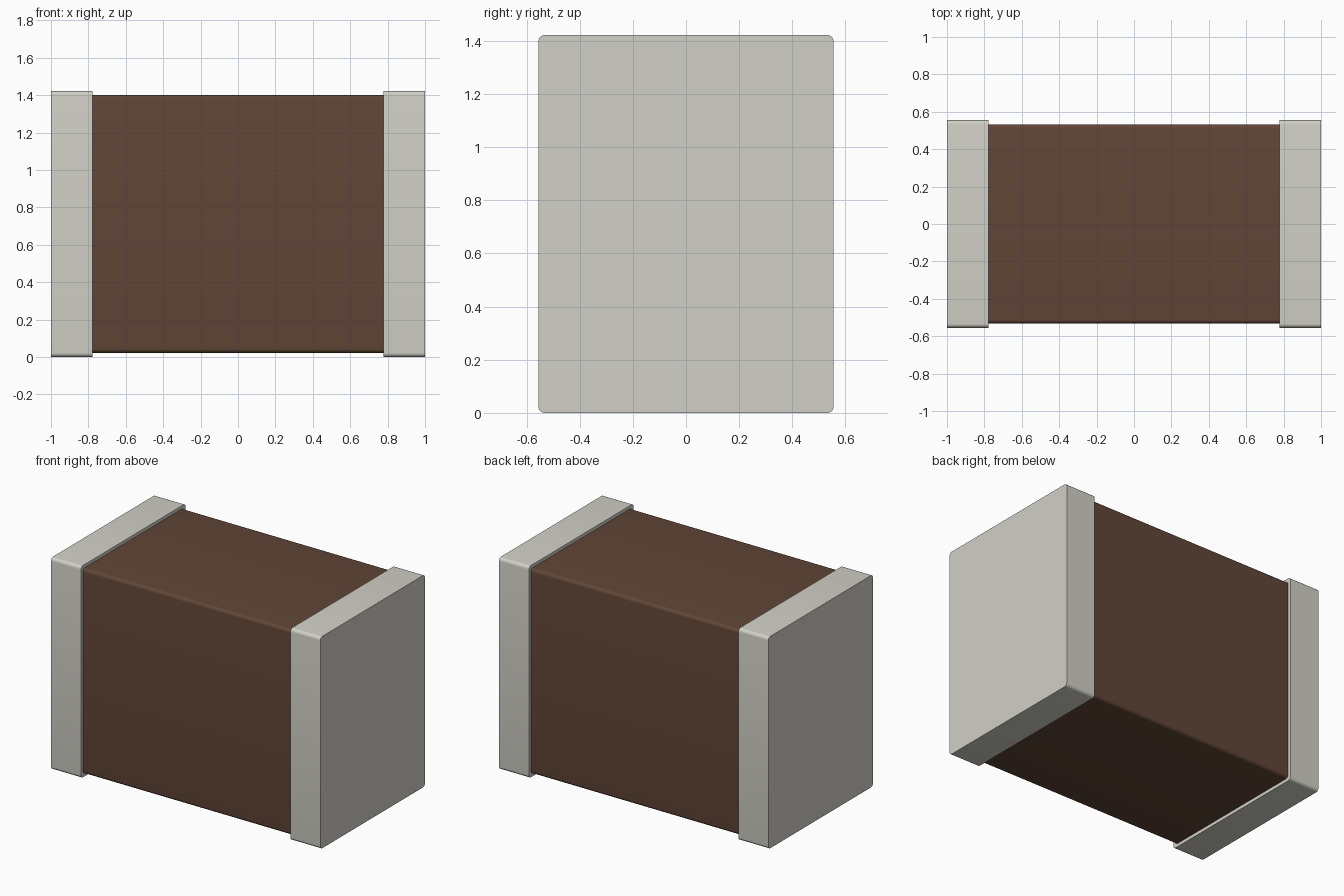
import bpy, bmesh, math

if "Cube" in bpy.data.objects:
    bpy.data.objects.remove(bpy.data.objects["Cube"])


def material(name, color):
    m = bpy.data.materials.new(name)
    m.diffuse_color = (*color, 1)
    m.use_nodes = True
    m.node_tree.nodes["Principled BSDF"].inputs["Base Color"].default_value = m.diffuse_color
    return m


brown = material("brown ceramic", (0.119, 0.060, 0.038))
grey = material("pale metal", (0.645, 0.638, 0.572))


def rounded_bar(name, x0, x1, half_y, z0, z1, radius, mat, steps=6):
    """Rounded rectangle in the y-z plane, extruded along x."""
    corners = [(half_y, z1, 0), (-half_y, z1, 90), (-half_y, z0, 180), (half_y, z0, 270)]
    bm = bmesh.new()
    verts = []
    for y, z, start in corners:
        cy = y - math.copysign(radius, y)
        cz = z - radius if z == z1 else z + radius
        for i in range(steps + 1):
            a = math.radians(start + 90 * i / steps)
            verts.append(bm.verts.new((x0, cy + radius * math.cos(a), cz + radius * math.sin(a))))
    face = bm.faces.new(verts)
    ext = bmesh.ops.extrude_face_region(bm, geom=[face], use_keep_orig=True)
    moved = [g for g in ext["geom"] if isinstance(g, bmesh.types.BMVert)]
    bmesh.ops.translate(bm, verts=moved, vec=(x1 - x0, 0, 0))
    bmesh.ops.recalc_face_normals(bm, faces=bm.faces[:])
    mesh = bpy.data.meshes.new(name)
    bm.to_mesh(mesh)
    bm.free()
    mesh.materials.append(mat)
    ob = bpy.data.objects.new(name, mesh)
    bpy.context.collection.objects.link(ob)
    bpy.ops.object.select_all(action="DESELECT")
    ob.select_set(True)
    bpy.context.view_layer.objects.active = ob
    bpy.ops.object.shade_smooth_by_angle(angle=math.radians(35))
    return ob


# Ceramic block between the terminals
rounded_bar("body", -0.78, 0.78, 0.533, 0.022, 1.4, 0.022, brown)

# Metal end caps, slightly proud of the body
rounded_bar("left_terminal", -1.0, -0.778, 0.555, 0.0, 1.422, 0.022, grey)
rounded_bar("right_terminal", 0.778, 1.0, 0.555, 0.0, 1.422, 0.022, grey)
